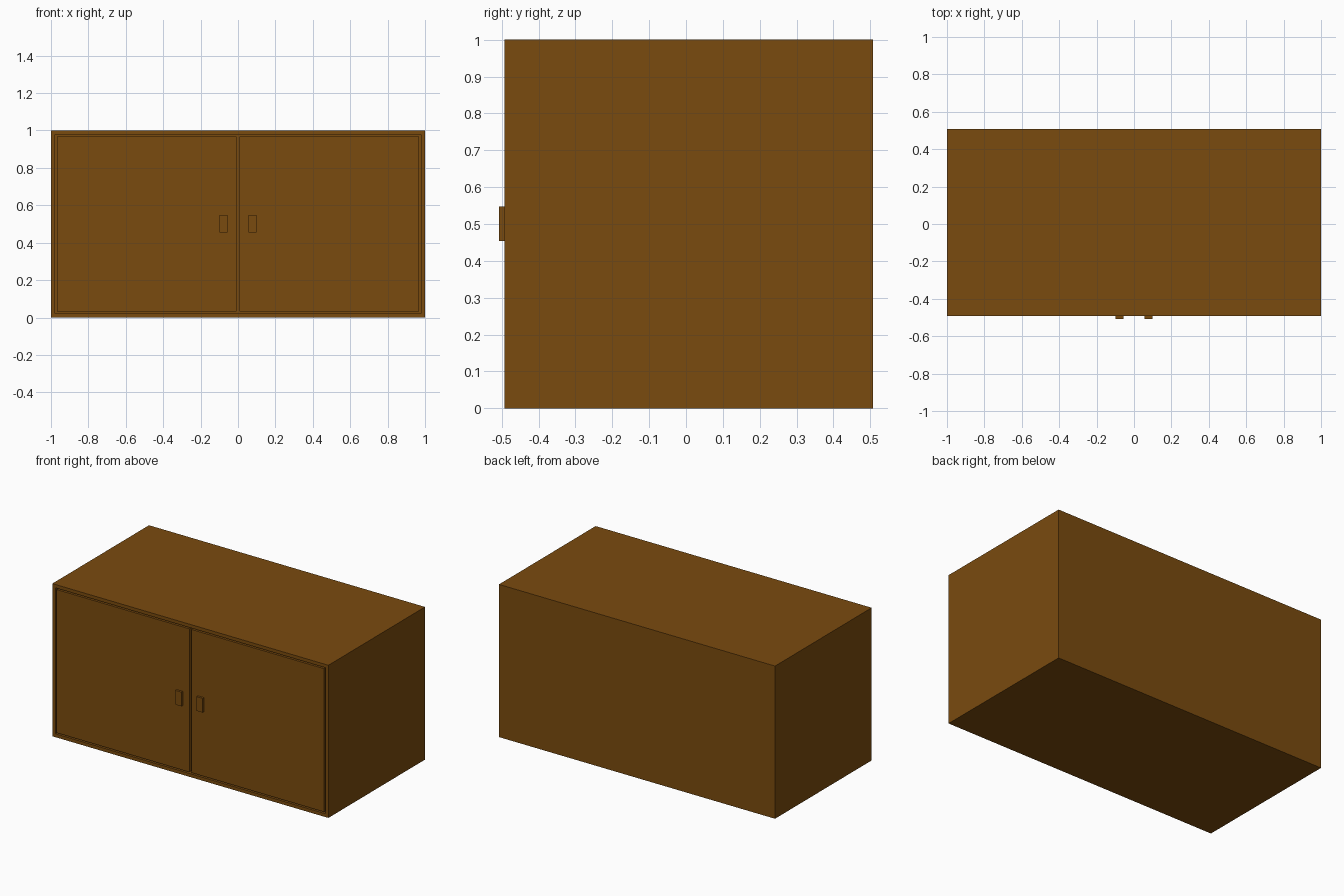
import bpy
import bmesh
from mathutils import Vector

if "Cube" in bpy.data.objects:
    bpy.data.objects.remove(bpy.data.objects["Cube"])

wood = bpy.data.materials.new("brown wood")
wood.diffuse_color = (0.195, 0.070, 0.0045, 1.0)
wood.use_nodes = True
wood.node_tree.nodes["Principled BSDF"].inputs["Base Color"].default_value = wood.diffuse_color

Y_FRONT, Y_BACK = -0.493, 0.507
WALL = 0.022       # carcass panel thickness
GAP = 0.009        # reveal around the doors


def box(name, lo, hi):
    """Axis-aligned box between two corners."""
    lo, hi = Vector(lo), Vector(hi)
    bm = bmesh.new()
    bmesh.ops.create_cube(bm, size=1)
    for v in bm.verts:
        v.co = Vector((v.co[i] * (hi[i] - lo[i]) + (lo[i] + hi[i]) / 2 for i in range(3)))
    mesh = bpy.data.meshes.new(name)
    bm.to_mesh(mesh)
    bm.free()
    mesh.materials.append(wood)
    obj = bpy.data.objects.new(name, mesh)
    bpy.context.collection.objects.link(obj)
    return obj


# Carcass: one box, front face inset and pushed in to form the open cabinet
carcass = box("carcass", (-1, Y_FRONT, 0), (1, Y_BACK, 1))
bm = bmesh.new()
bm.from_mesh(carcass.data)
bm.normal_update()
front = min(bm.faces, key=lambda f: f.normal.y)
bmesh.ops.inset_region(bm, faces=[front], thickness=WALL, use_even_offset=True)
inner = bmesh.ops.extrude_discrete_faces(bm, faces=[front])["faces"]
bmesh.ops.translate(bm, verts=inner[0].verts, vec=(0, Y_BACK - Y_FRONT - WALL, 0))
bmesh.ops.recalc_face_normals(bm, faces=bm.faces)
bm.to_mesh(carcass.data)
bm.free()

# Doors and handles, one of each per side
for side, s in (("left", -1), ("right", 1)):
    edge = WALL + GAP
    xs = sorted((s * 0.008, s * (1 - edge)))
    box(side + "_door", (xs[0], Y_FRONT, edge), (xs[1], Y_FRONT + 0.022, 1 - edge))
    xs = sorted((s * 0.055, s * 0.098))
    box(side + "_handle", (xs[0], -0.507, 0.454), (xs[1], Y_FRONT, 0.547))
